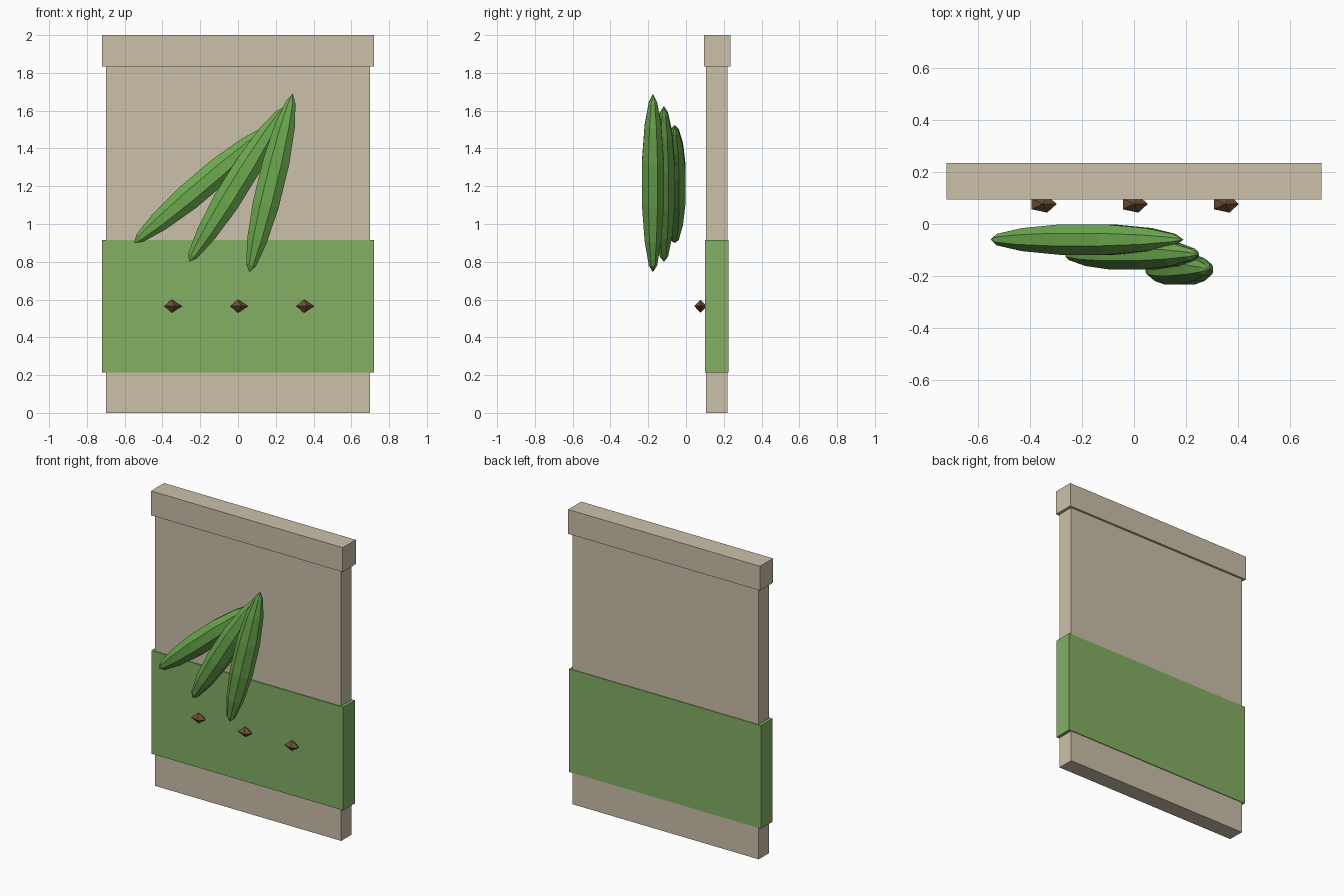
import bpy
import bmesh
from math import cos, sin, pi
from mathutils import Vector

cube = bpy.data.objects.get("Cube")
if cube:
    bpy.data.objects.remove(cube, do_unlink=True)


def make_material(name, colour):
    mat = bpy.data.materials.new(name)
    mat.use_nodes = True
    rgba = (*colour, 1)
    mat.diffuse_color = rgba
    bsdf = mat.node_tree.nodes["Principled BSDF"]
    bsdf.inputs["Base Color"].default_value = rgba
    bsdf.inputs["Roughness"].default_value = 0.9
    return mat


paper = make_material("paper tan", (0.60, 0.53, 0.40))
band_green = make_material("label green", (0.23, 0.43, 0.125))
pod_green = make_material("pod green", (0.15, 0.40, 0.075))
seed_brown = make_material("seed brown", (0.15, 0.075, 0.032))


def add_object(name, bm, mat):
    bmesh.ops.recalc_face_normals(bm, faces=bm.faces)
    mesh = bpy.data.meshes.new(name)
    bm.to_mesh(mesh)
    bm.free()
    mesh.materials.append(mat)
    obj = bpy.data.objects.new(name, mesh)
    bpy.context.scene.collection.objects.link(obj)
    return obj


def box(name, half_x, y, z, mat):
    bm = bmesh.new()
    bmesh.ops.create_cube(bm, size=1)
    bmesh.ops.scale(bm, verts=bm.verts, vec=(2 * half_x, y[1] - y[0], z[1] - z[0]))
    bmesh.ops.translate(bm, verts=bm.verts, vec=(0, sum(y) / 2, sum(z) / 2))
    return add_object(name, bm, mat)


def spindle(name, start, end, profile, sides, wide, deep, turn, mat):
    """Closed loft from point to point; profile holds (position, radius) rings."""
    start, end = Vector(start), Vector(end)
    axis = (end - start).normalized()
    depth = Vector((0, 1, 0))
    across = depth.cross(axis)
    bm = bmesh.new()
    rings = []
    for t, r in profile:
        centre = start.lerp(end, t)
        rings.append([bm.verts.new(centre
                                   + across * cos(turn + 2 * pi * i / sides) * wide * r
                                   + depth * sin(turn + 2 * pi * i / sides) * deep * r)
                      for i in range(sides)])
    tips = bm.verts.new(start), bm.verts.new(end)
    for i in range(sides):
        j = (i + 1) % sides
        bm.faces.new((tips[0], rings[0][i], rings[0][j]))
        for a, b in zip(rings, rings[1:]):
            bm.faces.new((a[i], b[i], b[j], a[j]))
        bm.faces.new((tips[1], rings[-1][j], rings[-1][i]))
    return add_object(name, bm, mat)


# Packet with its folded top and wrapped label
box("packet_body", 0.70, (0.107, 0.22), (0, 1.85), paper)
box("packet_top_fold", 0.72, (0.095, 0.235), (1.835, 2), paper)
box("packet_label", 0.72, (0.10, 0.225), (0.215, 0.915), band_green)

# Fan of three faceted pods, front to back
pod_profile = [(0.04, 0.38), (0.18, 0.76), (0.38, 1), (0.62, 1), (0.82, 0.76), (0.95, 0.38)]
pods = [("front_pod", (0.06, 0.745), (0.29, 1.69), -0.175),
        ("middle_pod", (-0.26, 0.80), (0.25, 1.625), -0.117),
        ("back_pod", (-0.55, 0.90), (0.19, 1.525), -0.06)]
for name, low, high, y in pods:
    spindle(name, (low[0], y, low[1]), (high[0], y, high[1]), pod_profile,
            8, 0.076, 0.063, pi / 8, pod_green)

# Row of seeds, five-sided double pyramids
for name, x in (("right_seed", -0.35), ("middle_seed", 0), ("left_seed", 0.35)):
    spindle(name, (x, 0.077, 0.53), (x, 0.077, 0.6), [(0.5, 1)],
            5, 0.053, 0.035, 0, seed_brown)
